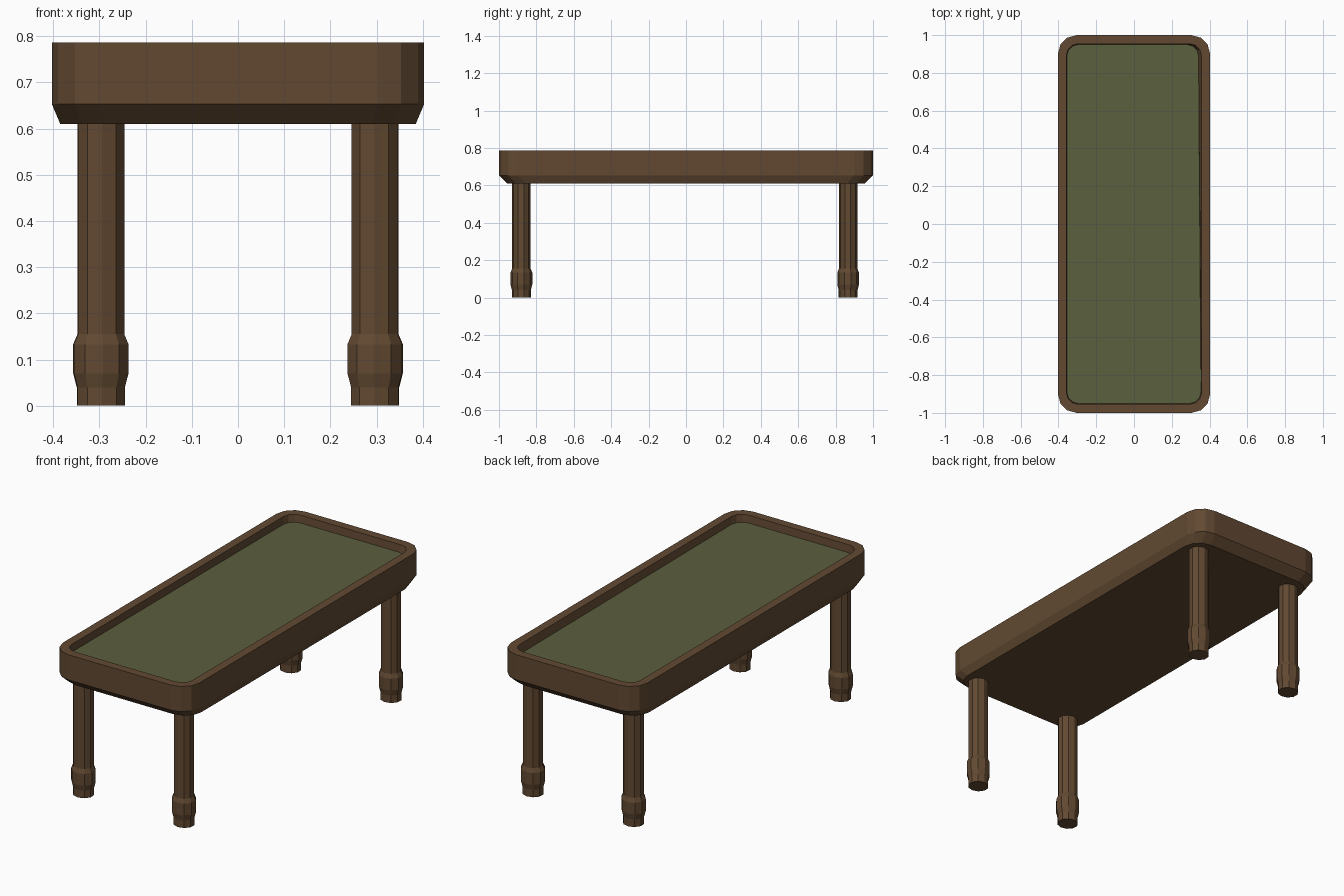
import bpy, bmesh
from math import cos, sin, pi, radians

if "Cube" in bpy.data.objects:
    bpy.data.objects.remove(bpy.data.objects["Cube"])


def material(name, rgb):
    m = bpy.data.materials.new(name)
    m.diffuse_color = (*rgb, 1)
    m.use_nodes = True
    m.node_tree.nodes["Principled BSDF"].inputs["Base Color"].default_value = m.diffuse_color
    return m


wood = material("wood", (0.12, 0.066, 0.031))
felt = material("felt", (0.105, 0.115, 0.049))


def rounded_rect(hx, hy, r, z, segs=3):
    pts = []
    for k, (sx, sy) in enumerate([(1, 1), (-1, 1), (-1, -1), (1, -1)]):
        for i in range(segs + 1):
            a = pi / 2 * (k + i / segs)
            pts.append((sx * (hx - r) + r * cos(a), sy * (hy - r) + r * sin(a), z))
    return pts


def loft(name, rings, mat, cap_start=True, cap_end=True):
    bm = bmesh.new()
    loops = [[bm.verts.new(p) for p in ring] for ring in rings]
    n = len(loops[0])
    for a, b in zip(loops, loops[1:]):
        for i in range(n):
            j = (i + 1) % n
            bm.faces.new((a[i], a[j], b[j], b[i]))
    if cap_start:
        bm.faces.new(loops[0][::-1])
    if cap_end:
        bm.faces.new(loops[-1])
    bmesh.ops.recalc_face_normals(bm, faces=bm.faces)
    me = bpy.data.meshes.new(name)
    bm.to_mesh(me)
    bm.free()
    me.materials.append(mat)
    ob = bpy.data.objects.new(name, me)
    bpy.context.collection.objects.link(ob)
    return ob


# Recess floor outline: the right edge leans in slightly toward the back
floor = [(x - 0.007 * (1 + y) if x > 0 else x, y, z)
         for x, y, z in rounded_rect(0.355, 0.95, 0.06, 0.747)]

# Table body: tapered underside, upright sides, raised rim and recess
rim = rounded_rect(0.403, 1.0, 0.1, 0.787)
body = loft("table_body", [
    [(x * 0.955, y * 0.955, 0.61) for x, y, z in rim],
    [(x, y, 0.653) for x, y, z in rim],
    rim,
    rounded_rect(0.357, 0.954, 0.06, 0.787),
    floor,
], wood)

# Playing surface: the recess floor takes the felt colour
body.data.materials.append(felt)
for p in body.data.polygons:
    if abs(p.center.z - 0.747) < 0.002:
        p.material_index = 1

# Legs: faceted posts with a collar above each foot
PROFILE = [(0.054, 0), (0.054, 0.04), (0.062, 0.07), (0.062, 0.133),
           (0.0525, 0.155), (0.0525, 0.62)]
SIDES = 10
for side, sx in (("left", -1), ("right", 1)):
    for end, cy in (("front", -0.88), ("back", 0.867)):
        rings = [[(sx * (0.297 + r * cos(radians(15) + 2 * pi * i / SIDES)),
                   cy + 0.94 * r * sin(radians(15) + 2 * pi * i / SIDES), z)
                  for i in range(SIDES)] for r, z in PROFILE]
        loft(f"{end}_{side}_leg", rings, wood)
